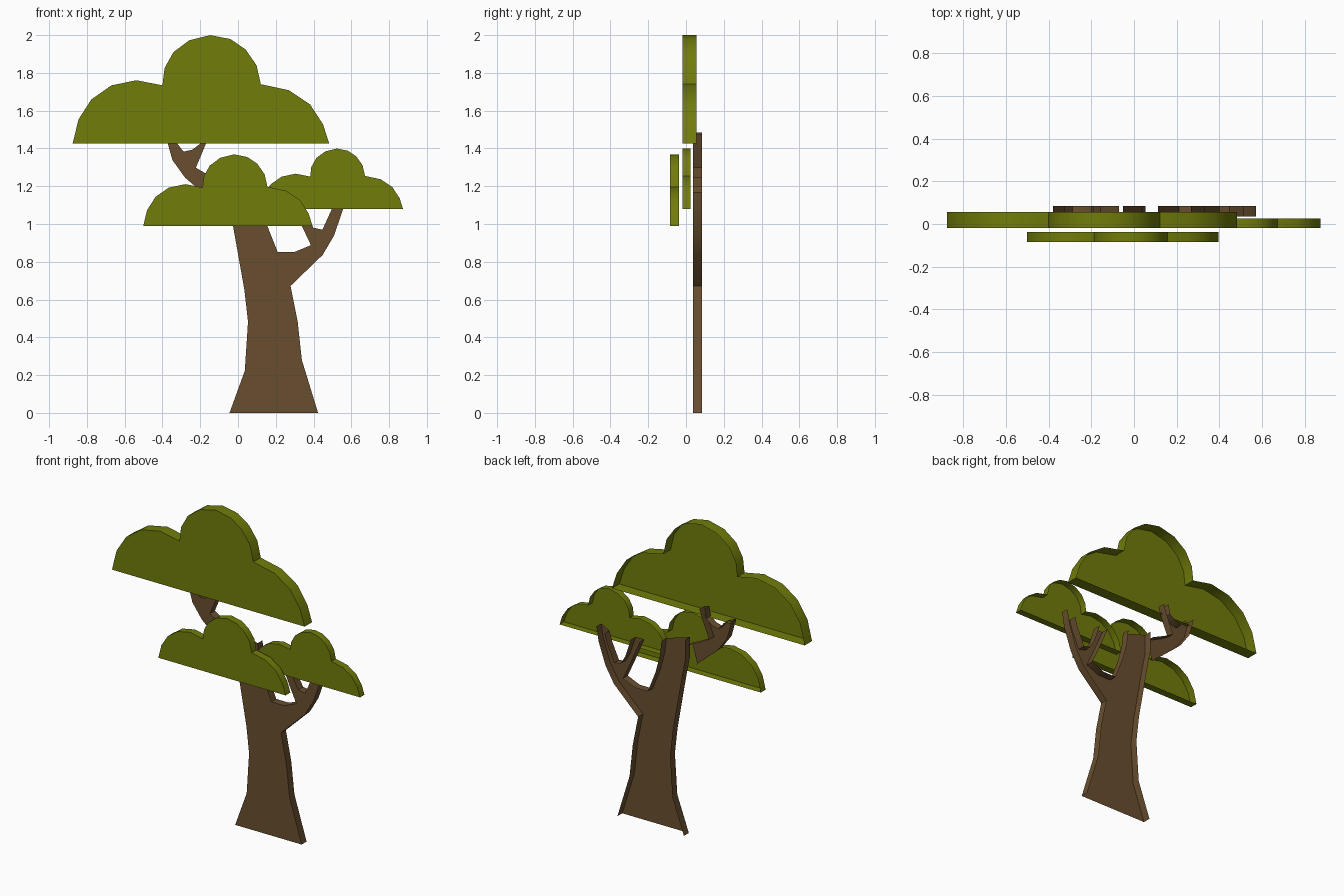
import bpy, bmesh, math

if "Cube" in bpy.data.objects:
    bpy.data.objects.remove(bpy.data.objects["Cube"])


def material(name, rgb):
    m = bpy.data.materials.new(name)
    m.diffuse_color = (*rgb, 1)
    m.use_nodes = True
    m.node_tree.nodes["Principled BSDF"].inputs["Base Color"].default_value = m.diffuse_color
    return m


LEAF = material("leaf green", (0.165, 0.2, 0.003))
BARK = material("bark brown", (0.14, 0.077, 0.029))


def slab(name, outline, y0, y1, mat, open_edges=()):
    """Hollow relief: front face at y0 and side walls back to y1, with an open back.
    open_edges lists side walls left out."""
    bm = bmesh.new()
    front = [bm.verts.new((x, y0, z)) for x, z in outline]
    back = [bm.verts.new((x, y1, z)) for x, z in outline]
    n = len(outline)
    bm.faces.new(front)
    rear = bm.faces.new(back[::-1])
    walls = [bm.faces.new((front[i], back[i], back[(i + 1) % n], front[(i + 1) % n]))
             for i in range(n)]
    bmesh.ops.recalc_face_normals(bm, faces=bm.faces)
    bmesh.ops.delete(bm, geom=[rear] + [walls[i] for i in open_edges], context='FACES_ONLY')
    me = bpy.data.meshes.new(name)
    bm.to_mesh(me)
    bm.free()
    me.materials.append(mat)
    ob = bpy.data.objects.new(name, me)
    bpy.context.collection.objects.link(ob)
    # Rounded lobes shade smoothly, rim stays sharp
    bpy.ops.object.select_all(action='DESELECT')
    ob.select_set(True)
    bpy.context.view_layer.objects.active = ob
    bpy.ops.object.shade_smooth_by_angle(angle=math.radians(40))
    return ob


# Three-lobed canopy profile, starting at its lower left corner
CLOUD = [(0, 0), (.032, .129), (.10, .235), (.206, .309), (.339, .336), (.476, .309),
         (.487, .40), (.534, .485), (.619, .548), (.73, .575), (.836, .554),
         (.915, .50), (.974, .416), (.997, .315), (1.146, .283), (1.257, .209),
         (1.326, .103), (1.359, 0)]


def canopy(name, x, z, scale, y0, y1):
    slab(name, [(x + u * scale, z + v * scale) for u, v in CLOUD], y0, y1, LEAF)


canopy("top_canopy", -.876, 1.425, 1.0, -.018, .056)
canopy("front_canopy", -.502, .989, .66, -.085, -.037)
canopy("right_canopy", .117, 1.079, .557, -.019, .025)

# Trunk with forked right branch, cut ends left open
TRUNK = [(-.045, 0), (.424, 0), (.338, .28), (.316, .483), (.278, .672), (.448, .836),
         (.508, .938), (.557, 1.08), (.572, 1.17), (.515, 1.14), (.497, 1.08), (.447, .97),
         (.40, .98), (.368, 1.035), (.33, 1.15), (.268, 1.15), (.31, 1.055),
         (.341, .983), (.386, .888), (.30, .852), (.21, .852), (.156, .988),
         (.125, 1.10), (.113, 1.20), (-.052, 1.25), (-.052, 1.12), (-.026, .988),
         (.034, .65), (.053, .483), (.036, .223)]
slab("trunk", TRUNK, .036, .085, BARK, open_edges=(0, 8, 14, 23))

# Forked left branch reaching the top canopy
BRANCH = [(-.07, 1.22), (-.105, 1.095), (-.28, 1.245), (-.347, 1.338), (-.38, 1.455),
          (-.325, 1.43), (-.288, 1.383), (-.243, 1.393), (-.20, 1.425), (-.19, 1.485),
          (-.155, 1.475), (-.172, 1.42), (-.223, 1.298), (-.175, 1.27)]
slab("left_branch", BRANCH, .036, .085, BARK, open_edges=(0, 4, 9))
